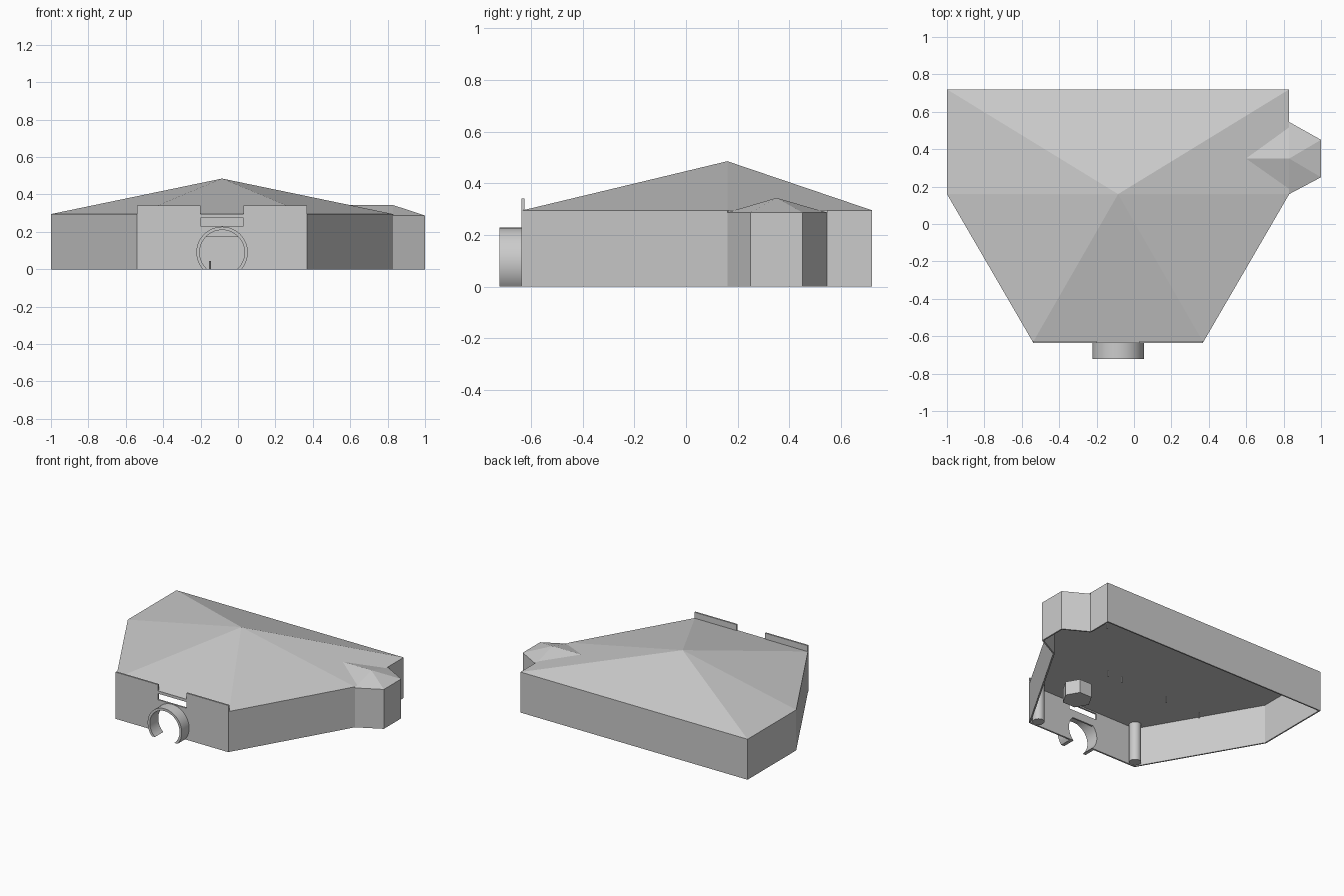
import bpy, bmesh
from math import sin, cos, asin, pi

if "Cube" in bpy.data.objects:
    bpy.data.objects.remove(bpy.data.objects["Cube"], do_unlink=True)

GREY = (0.6, 0.6, 0.6, 1)
mat = bpy.data.materials.new("light_grey")
mat.use_nodes = True
mat.diffuse_color = GREY
mat.node_tree.nodes["Principled BSDF"].inputs["Base Color"].default_value = GREY

EAVE, BAY_EAVE, CX = 0.295, 0.287, -0.085


def make(name, verts, faces, closed=False):
    mesh = bpy.data.meshes.new(name)
    mesh.from_pydata(verts, [], faces)
    if closed:
        bm = bmesh.new()
        bm.from_mesh(mesh)
        bmesh.ops.recalc_face_normals(bm, faces=bm.faces)
        bm.to_mesh(mesh)
        bm.free()
    mesh.materials.append(mat)
    obj = bpy.data.objects.new(name, mesh)
    bpy.context.scene.collection.objects.link(obj)
    return obj


def prism(name, outline, to_a, to_b):
    """Closed prism: outline points mapped to two end caps."""
    n = len(outline)
    verts = [to_a(*p) for p in outline] + [to_b(*p) for p in outline]
    faces = [tuple(range(n)), tuple(range(2 * n - 1, n - 1, -1))]
    faces += [(i, (i + 1) % n, (i + 1) % n + n, i + n) for i in range(n)]
    return make(name, verts, faces, True)


def along_y(name, outline, y0, y1):
    return prism(name, outline, lambda x, z: (x, y0, z), lambda x, z: (x, y1, z))


def column(name, x, y, r, h, sides):
    ring = [(x + r * cos(2 * pi * i / sides), y + r * sin(2 * pi * i / sides)) for i in range(sides)]
    return prism(name, ring, lambda a, b: (a, b, 0), lambda a, b: (a, b, h))


def rect(x0, x1, z0, z1):
    return [(x0, z0), (x1, z0), (x1, z1), (x0, z1)]


def walls(name, path, height):
    """Thin walls along a counter-clockwise path, thickened inward."""
    n = len(path)
    verts = [(x, y, z) for z in (0, height) for x, y in path]
    obj = make(name, verts, [(i, i + 1, i + 1 + n, i + n) for i in range(n - 1)])
    mod = obj.modifiers.new("thickness", 'SOLIDIFY')
    mod.thickness, mod.offset, mod.use_even_offset = 0.01, -1, True


# Plan outline
front_l, front_r = (-0.54, -0.632), (0.37, -0.632)
right, back_r = (0.83, 0.16), (0.83, 0.72)
back_l, left = (-1, 0.72), (-1, 0.16)
bay = [right, (1, 0.25), (1, 0.45), (0.83, 0.545)]

# Outer walls
walls("right_front_wall", [front_r, right], EAVE)
walls("back_walls", [bay[-1], back_r, back_l, left, front_l], EAVE)
walls("bay_walls", bay, BAY_EAVE)

# Main hipped roof
eaves = [front_l, front_r, right, back_r, back_l, left]
make("main_roof", [(x, y, EAVE) for x, y in eaves] + [(CX, 0.16, 0.485)],
     [(i, (i + 1) % 6, 6) for i in range(6)])

# Bay roof with its ridge running into the main roof
make("bay_roof", [(x, y, BAY_EAVE) for x, y in bay] + [(0.83, 0.35, 0.343), (0.59, 0.35, 0.343)],
     [(0, 1, 4), (1, 2, 4), (2, 3, 4), (3, 5, 4), (0, 4, 5)])

# Flat ceiling, facing down
plan = [front_l, front_r] + bay + [back_r, back_l, left]
make("ceiling", [(x, y, 0.285) for x, y in plan], [tuple(range(len(plan)))[::-1]])

# Front wall with parapet, notch, slot and doorway
front = along_y("front_wall", rect(front_l[0], front_r[0], 0, 0.34), -0.637, -0.625)
R_OUT, R_IN, CZ, STEPS = 0.1375, 0.12, 0.09, 48


def arc(r):
    """Arc points from floor to floor over the top."""
    start = -asin(CZ / r)
    span = pi - 2 * start
    return [(CX + r * cos(start + span * i / STEPS), CZ + r * sin(start + span * i / STEPS))
            for i in range(STEPS + 1)]


door = [(x, z) for x, z in arc(R_IN) if z < 0.18]
door = [(door[-1][0], -0.1), (door[0][0], -0.1)] + door
cuts = {"notch_cutter": rect(-0.2, 0.03, EAVE, 0.5),
        "slot_cutter": rect(-0.2, 0.03, 0.23, 0.275),
        "doorway_cutter": door}
for name, outline in cuts.items():
    cutter = along_y(name, outline, -0.7, -0.6)
    cutter.hide_render = True
    cutter.hide_viewport = True
    cutter.display_type = 'WIRE'
    mod = front.modifiers.new(name, 'BOOLEAN')
    mod.operation, mod.object, mod.solver = 'DIFFERENCE', cutter, 'EXACT'

# Round entrance surround
verts = []
for (xo, zo), (xi, zi) in zip(arc(R_OUT), arc(R_IN)):
    verts += [(xo, -0.722, zo), (xo, -0.635, zo), (xi, -0.635, zi), (xi, -0.722, zi)]
faces = [(4 * i + k, 4 * i + (k + 1) % 4, 4 * i + 4 + (k + 1) % 4, 4 * i + 4 + k)
         for i in range(STEPS) for k in range(4)]
faces += [(0, 1, 2, 3), tuple(4 * STEPS + k for k in (3, 2, 1, 0))]
surround = make("entrance_arch", verts, faces, True)

# Corner columns, inner kiosk and small floor posts
smooth = [surround]
for side, x in (("right", -0.5), ("left", 0.33)):
    smooth.append(column(side + "_corner_column", x, -0.585, 0.04, 0.285, 24))
column("kiosk", 0.32, -0.2, 0.1, 0.1, 6)
for i, (x, y) in enumerate([(-0.15, 0.15), (0.365, 0.17), (0.24, 0.16), (-0.45, 0.13), (0.776, 0.65)]):
    column(f"floor_post_{i + 1}", x, y, 0.005, 0.045, 6)

# Smooth the round parts
bpy.ops.object.select_all(action='DESELECT')
for obj in smooth:
    obj.select_set(True)
bpy.context.view_layer.objects.active = surround
bpy.ops.object.shade_smooth_by_angle()
